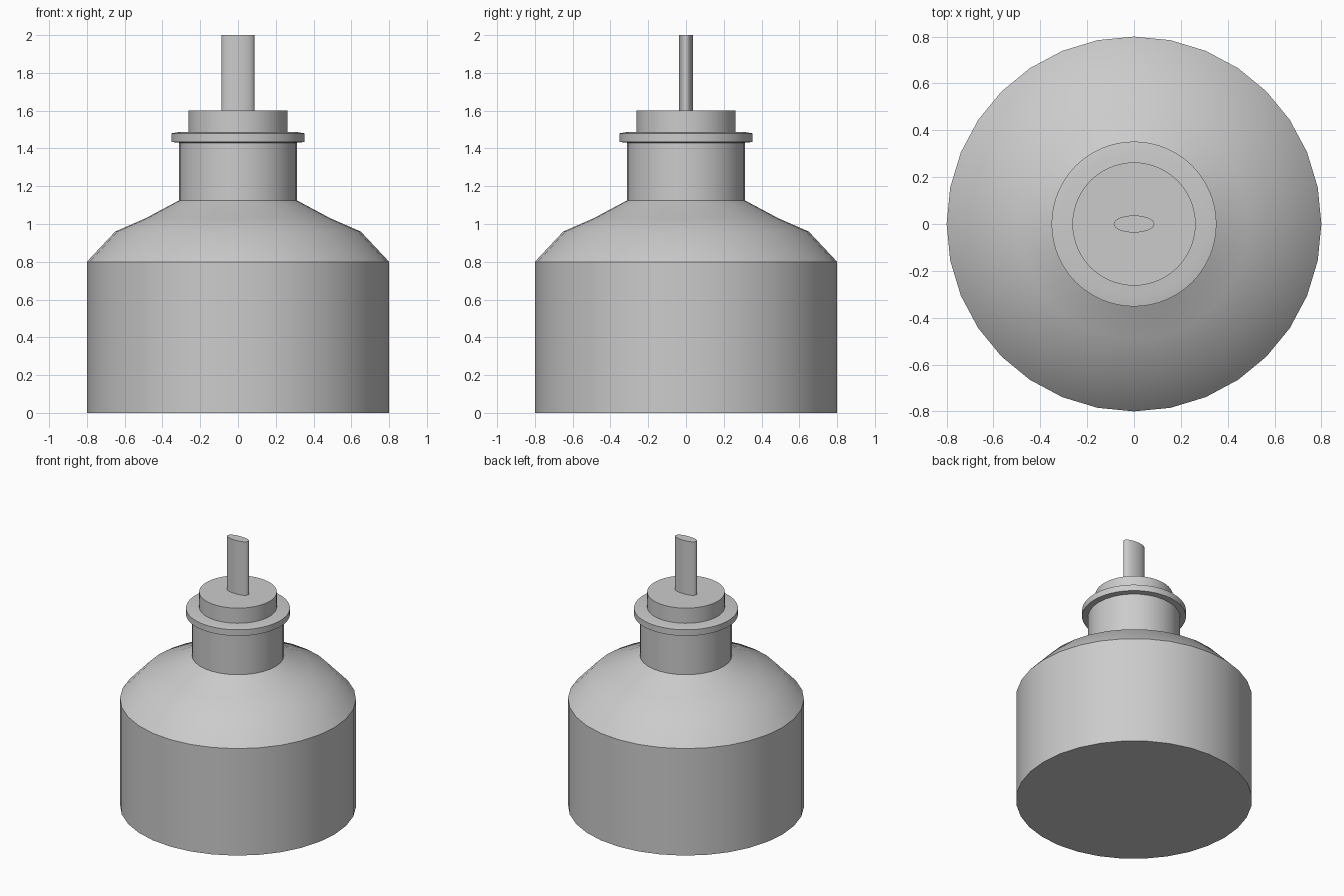
import bpy, bmesh, math

if "Cube" in bpy.data.objects:
    bpy.data.objects.remove(bpy.data.objects["Cube"])

def lathe(name, profile, sides, sy=1.0, angle=30):
    """Closed solid of revolution from (radius, height) points, bottom to top."""
    bm = bmesh.new()
    rings = []
    for r, z in profile:
        rings.append([bm.verts.new((r * math.cos(2 * math.pi * i / sides),
                                    r * sy * math.sin(2 * math.pi * i / sides), z))
                      for i in range(sides)])
    for a, b in zip(rings, rings[1:]):
        for i in range(sides):
            j = (i + 1) % sides
            bm.faces.new((a[i], a[j], b[j], b[i]))
    bm.faces.new(rings[0][::-1])
    bm.faces.new(rings[-1])
    mesh = bpy.data.meshes.new(name)
    bm.to_mesh(mesh)
    bm.free()
    ob = bpy.data.objects.new(name, mesh)
    bpy.context.collection.objects.link(ob)
    bpy.ops.object.select_all(action='DESELECT')
    ob.select_set(True)
    bpy.context.view_layer.objects.active = ob
    bpy.ops.object.shade_smooth_by_angle(angle=math.radians(angle))
    return ob

# Bottle: straight wall, sloping shoulder and neck
lathe("bottle_body", [(0.80, 0), (0.80, 0.80), (0.65, 0.96), (0.49, 1.03),
                      (0.312, 1.125), (0.312, 1.43)], 32)

# Lip around the top of the neck
lathe("neck_lip", [(0.312, 1.43), (0.352, 1.434), (0.352, 1.48), (0.31, 1.487)], 64)

# Stopper sitting in the neck
lathe("stopper", [(0.263, 1.487), (0.263, 1.60)], 64)

# Flat oval wick
lathe("wick", [(0.087, 1.60), (0.087, 2.0)], 32, sy=0.42)
